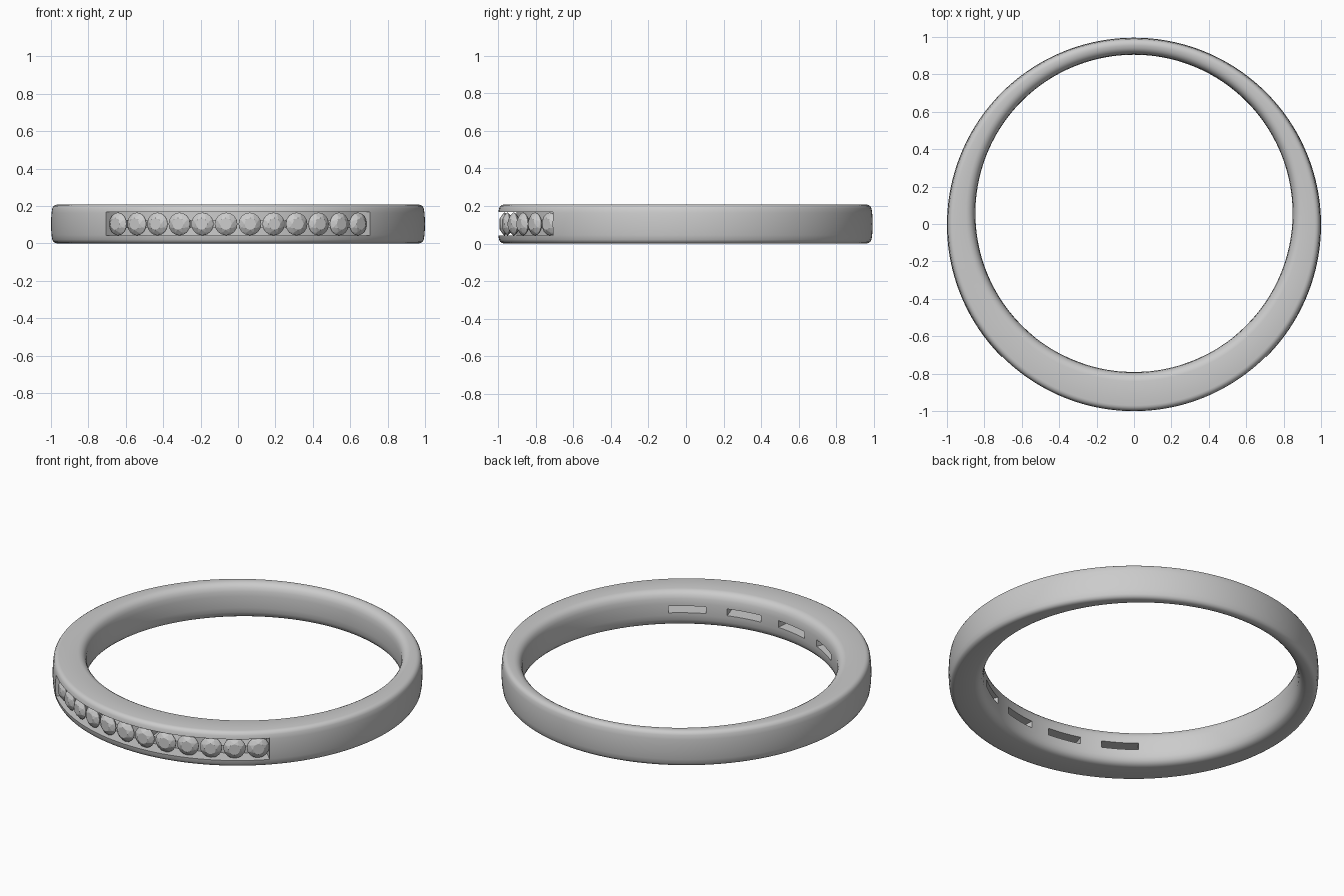
import bpy, bmesh
from math import sin, cos, radians, pi
from mathutils import Vector, Matrix

if "Cube" in bpy.data.objects:
    bpy.data.objects.remove(bpy.data.objects["Cube"])

H = 0.208                 # band height
OUT_R, OUT_Y = 1.0, -0.004
IN_R, IN_Y = 0.848, 0.057  # the hole is offset, so the front is thicker


def polar(a, r, cy, z):
    """Point at angle a from the front (-y) towards +x."""
    return Vector((r * sin(a), cy - r * cos(a), z))


def make(name, bm):
    bmesh.ops.recalc_face_normals(bm, faces=bm.faces)
    me = bpy.data.meshes.new(name)
    bm.to_mesh(me)
    bm.free()
    ob = bpy.data.objects.new(name, me)
    bpy.context.collection.objects.link(ob)
    return ob


def mirrored(pts):
    """Complete a half profile about mid height."""
    return pts + [(d, H - z) for d, z in reversed(pts) if abs(z - H / 2) > 1e-4]


def bridge(bm, a, b):
    for i in range(len(a)):
        j = (i + 1) % len(a)
        bm.faces.new((a[i], a[j], b[j], b[i]))


def arc_box(bm, a0, a1, r0, r1, cy, z0, z1, n):
    """Curved box used for cutting the channel and the slots."""
    rings = []
    for k in range(n + 1):
        a = a0 + (a1 - a0) * k / n
        rings.append([bm.verts.new(polar(a, r, cy, z))
                      for r, z in ((r0, z0), (r1, z0), (r1, z1), (r0, z1))])
    for p, q in zip(rings, rings[1:]):
        bridge(bm, p, q)
    bm.faces.new(rings[0])
    bm.faces.new(rings[-1])


def cut(target, cutter):
    cutter.hide_render = True
    m = target.modifiers.new("cut", 'BOOLEAN')
    m.operation, m.solver, m.object = 'DIFFERENCE', 'EXACT', cutter
    bpy.context.view_layer.objects.active = target
    bpy.ops.object.modifier_apply(modifier=m.name)
    bpy.data.objects.remove(cutter)


# Band: softly rounded section swept between two offset circles
outer = mirrored([(.034, 0), (.024, .002), (.014, .008), (.007, .02),
                  (.003, .045), (.001, .075), (0, H / 2)])
inner = mirrored([(.050, 0), (.036, .003), (.023, .010), (.012, .022),
                  (.004, .042), (.001, .07), (0, H / 2)])
bm = bmesh.new()
N = 180
sections = []
for k in range(N):
    a = 2 * pi * k / N + 0.003
    sec = [bm.verts.new(polar(a, OUT_R - d, OUT_Y, z)) for d, z in outer]
    sec += [bm.verts.new(polar(a, IN_R + d, IN_Y, z)) for d, z in reversed(inner)]
    sections.append(sec)
for k in range(N):
    bridge(bm, sections[k], sections[(k + 1) % N])
band = make("band", bm)

# Stone channel across the front
bm = bmesh.new()
arc_box(bm, radians(-45), radians(45), 0.90, 1.1, OUT_Y, 0.042, 0.168, 60)
cut(band, make("channel_cutter", bm))

# Four slots through the inner wall into the channel
bm = bmesh.new()
for c in (-32.3, -10.7, 10.7, 32.3):
    arc_box(bm, radians(c - 6.8), radians(c + 6.8), 0.80, 0.985, IN_Y,
            H / 2 - .02, H / 2 + .02, 10)
cut(band, make("slot_cutter", bm))

band.select_set(True)
bpy.context.view_layer.objects.active = band
bpy.ops.object.shade_smooth_by_angle(angle=radians(35))


# Round faceted stones: hull of table, crown, girdle and culet points
def stone_mesh():
    bm = bmesh.new()
    for n, r, z, off in ((8, .032, .025, 0), (8, .049, .014, .5),
                         (16, .061, .002, 0), (16, .061, -.002, 0),
                         (8, .030, -.028, .5), (1, 0, -.055, 0)):
        for i in range(n):
            a = 2 * pi * (i + off) / n
            bm.verts.new((r * cos(a), r * sin(a), z))
    bmesh.ops.convex_hull(bm, input=bm.verts)
    bmesh.ops.dissolve_limit(bm, angle_limit=radians(1), verts=bm.verts, edges=bm.edges)
    return bm


for i in range(12):
    a = radians((i - 5.5) * 7.56)
    stone = make(f"stone_{i + 1}", stone_mesh())
    stone.matrix_world = (Matrix.Translation(polar(a, 0.966, OUT_Y, H / 2))
                          @ Matrix.Rotation(a, 4, 'Z')
                          @ Matrix.Rotation(radians(90), 4, 'X'))
